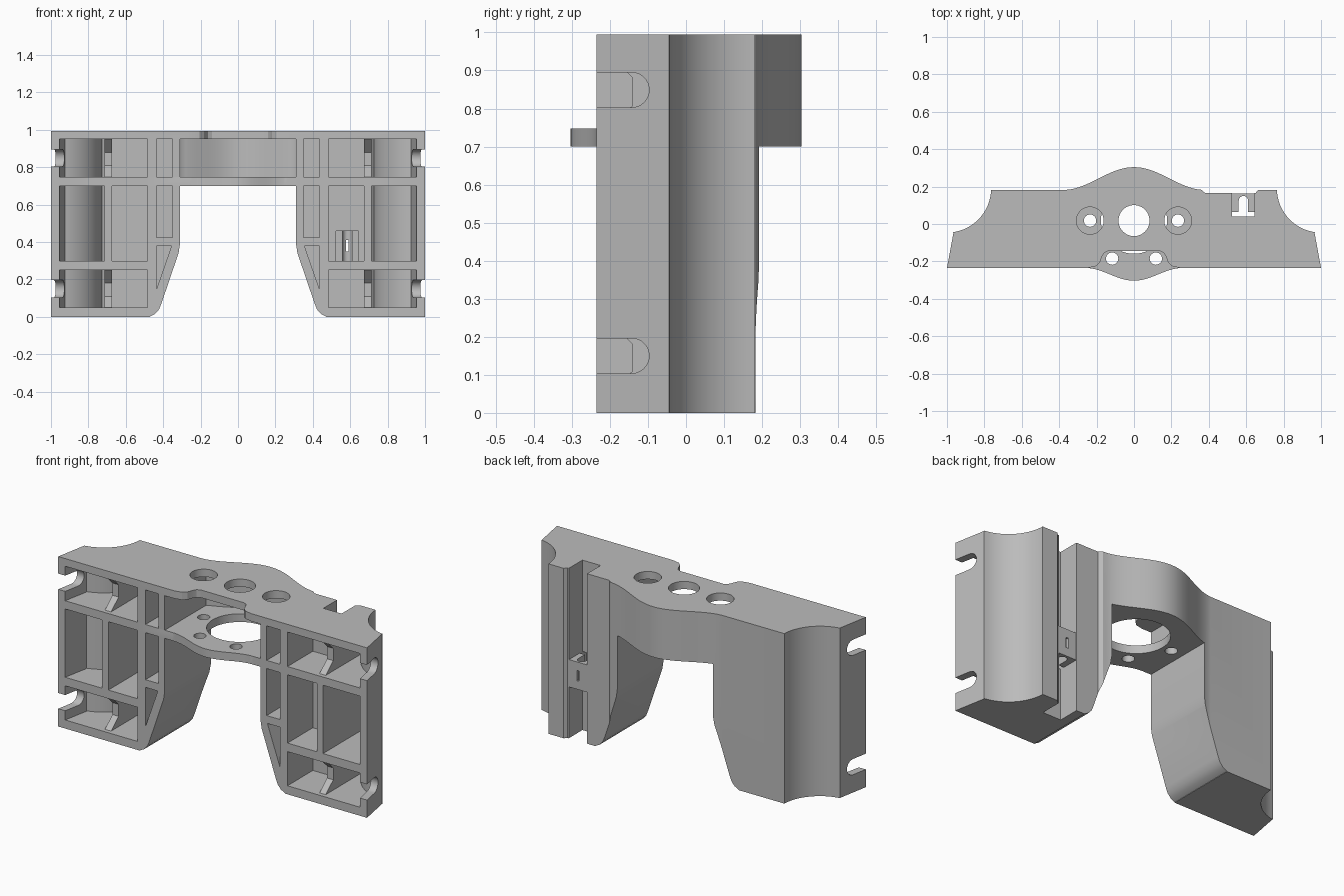
import bpy, bmesh, math
from mathutils import Vector

if "Cube" in bpy.data.objects:
    bpy.data.objects.remove(bpy.data.objects["Cube"])

grey = bpy.data.materials.new("light_grey_plastic")
grey.use_nodes = True
grey.diffuse_color = (0.5, 0.5, 0.5, 1)
grey.node_tree.nodes["Principled BSDF"].inputs["Base Color"].default_value = (0.5, 0.5, 0.5, 1)

H = 0.995       # overall height
FRONT = -0.235  # front face
OUT = -0.4      # beyond the front face, for cutters


def prism(name, pts, axis, lo, hi):
    """Extrude a 2D outline along an axis (x: yz outline, y: xz, z: xy)."""
    place = {"x": lambda a, b, c: (c, a, b),
             "y": lambda a, b, c: (a, c, b),
             "z": lambda a, b, c: (a, b, c)}[axis]
    bm = bmesh.new()
    face = bm.faces.new([bm.verts.new(place(a, b, lo)) for a, b in pts])
    ext = bmesh.ops.extrude_face_region(bm, geom=[face])
    verts = [v for v in ext["geom"] if isinstance(v, bmesh.types.BMVert)]
    bmesh.ops.translate(bm, verts=verts, vec=Vector(place(0, 0, hi - lo)))
    bmesh.ops.recalc_face_normals(bm, faces=bm.faces)
    me = bpy.data.meshes.new(name)
    bm.to_mesh(me)
    bm.free()
    me.materials.append(grey)
    ob = bpy.data.objects.new(name, me)
    bpy.context.collection.objects.link(ob)
    return ob


def arc(cx, cy, r, a0, a1, n=16):
    return [(cx + r * math.cos(math.radians(a0 + (a1 - a0) * i / n)),
             cy + r * math.sin(math.radians(a0 + (a1 - a0) * i / n))) for i in range(n + 1)]


def circle(cx, cy, r, n=40):
    return arc(cx, cy, r, 0, 360, n)[:-1]


def rect(x0, x1, y0, y1):
    return [(x0, y0), (x1, y0), (x1, y1), (x0, y1)]


def flip(pts, s):
    return [(s * x, y) for x, y in pts]


def boolean(target, tool, op="DIFFERENCE"):
    mod = target.modifiers.new("bool", "BOOLEAN")
    mod.operation, mod.solver, mod.object = op, "EXACT", tool
    bpy.context.view_layer.objects.active = target
    bpy.ops.object.modifier_apply(modifier=mod.name)
    bpy.data.objects.remove(tool)


def cut(target, pts, axis, lo, hi):
    boolean(target, prism("cutter", pts, axis, lo, hi))


def bump(x, height, half):
    """Smooth swell that fades to zero at x = half."""
    return height * (0.5 + 0.5 * math.cos(math.pi * min(abs(x) / half, 1)))


# Main body: plan outline with scooped rear corners and a rear swell
swell = [(x / 50, 0.182 + bump(x / 50, 0.122, 0.38)) for x in range(-18, 19)]
right_half = [(-1, FRONT), (-0.965, -0.045)] + arc(-1.0, 0.19, 0.236, -82, -2)
left_half = arc(1.0, 0.19, 0.236, 182, 262) + [(0.965, -0.045), (1, FRONT)]
step = [(0.38, 0.166), (0.65, 0.166), (0.665, 0.182)]
body = prism("bracket_body", right_half + swell + step + left_half, "z", 0, H)

# Opening between the two legs, with rounded feet
side = [(0.31, 0.70), (0.31, 0.39), (0.318, 0.34), (0.41, 0.07),
        (0.422, 0.04), (0.443, 0.016), (0.47, 0.002), (0.485, -0.1)]
cut(body, side + [(-x, z) for x, z in reversed(side)], "y", -0.5, 0.5)

# Front swell of the middle shelf
shelf = [(x / 50, FRONT - bump(x / 50, 0.068, 0.26)) for x in range(-13, 14)]
boolean(body, prism("shelf_front", shelf + [(0.26, -0.2), (-0.26, -0.2)], "z", 0.70, 0.748), "UNION")

# Middle compartment following the rear swell
inner = [(x / 50, 0.14 + bump(x / 50, 0.122, 0.38)) for x in range(-15, 16)]
cut(body, [(-0.31, OUT), (-0.31, 0.145)] + inner + [(0.31, 0.145), (0.31, OUT)], "z", 0.748, 0.95)

# Notch in the front edge of the top plate
notch = [(0.26, OUT), (0.25, FRONT), (0.205, -0.226), (0.182, -0.205),
         (0.172, -0.175), (0.16, -0.155), (0.14, -0.145)]
cut(body, notch + [(-x, y) for x, y in reversed(notch)], "z", 0.9, 1.1)

# Holes in the top plate and the shelf
cut(body, circle(0, 0.018, 0.083), "z", 0.9, 1.1)
cut(body, circle(0, 0.018, 0.177, 56), "z", 0.6, 0.8)
for s in (-1, 1):
    cut(body, circle(s * 0.235, 0.018, 0.073), "z", 0.9, 1.1)
    cut(body, circle(s * 0.235, 0.018, 0.033, 24), "z", 0.6, 0.8)
    cut(body, circle(s * 0.117, -0.185, 0.033, 24), "z", 0.6, 0.8)

# Front compartments in each leg
rows = [(0.05, 0.25, True), (0.30, 0.70, False), (0.748, 0.95, True)]
for s in (-1, 1):
    back = 0.0 if s > 0 else 0.14
    outer = [(0.715, OUT), (0.715, 0.14)] + arc(1.0, 0.19, 0.276, 188, 255)
    outer += [(0.925, -0.08), (0.987, OUT)]
    for lo, hi, open_rib in rows:
        cut(body, flip(rect(0.485, 0.675, OUT, back), s), "z", lo, hi)
        cut(body, flip(outer, s), "z", lo, hi)
        if open_rib:
            # Rib set back with sloped ends
            rib = [(OUT, lo), (-0.21, lo), (-0.14, lo + 0.06), (-0.14, hi - 0.07), (-0.21, hi), (OUT, hi)]
            a, b = sorted((s * 0.67, s * 0.72))
            cut(body, rib, "x", a, b)
            # Round-ended slot in the side wall
            mid = (lo + hi) / 2
            a, b = sorted((s * 0.90, s * 1.1))
            cut(body, [(OUT, mid - 0.046)] + arc(-0.143, mid, 0.046, -90, 90) + [(OUT, mid + 0.046)],
                "x", a, b)
    # Narrow column and lower triangle
    for pts in (rect(0.35, 0.435, 0.748, 0.95), rect(0.35, 0.435, 0.425, 0.70),
                [(0.355, 0.38), (0.435, 0.38), (0.435, 0.15)]):
        cut(body, flip(pts, s), "y", OUT, 0.13)

# Rear groove on the left leg, with a window into the compartment
cut(body, rect(0.525, 0.643, 0.04, 0.4), "z", -0.1, 1.1)
cut(body, rect(0.525, 0.643, 0.30, 0.46), "y", -0.1, 0.1)

# Clip bridging the groove
clip = prism("groove_clip", [(0.52, 0.065), (0.56, 0.065), (0.56, 0.125)] +
             arc(0.585, 0.125, 0.025, 170, 10, 8) +
             [(0.61, 0.125), (0.61, 0.065), (0.648, 0.065), (0.648, 0.164), (0.52, 0.164)],
             "z", 0.30, 0.46)
cut(clip, rect(0.578, 0.592, 0.35, 0.41), "y", 0.1, 0.3)

# Shading
for ob in (body, clip):
    bpy.ops.object.select_all(action="DESELECT")
    ob.select_set(True)
    bpy.context.view_layer.objects.active = ob
    bpy.ops.object.shade_smooth_by_angle(angle=math.radians(25))
